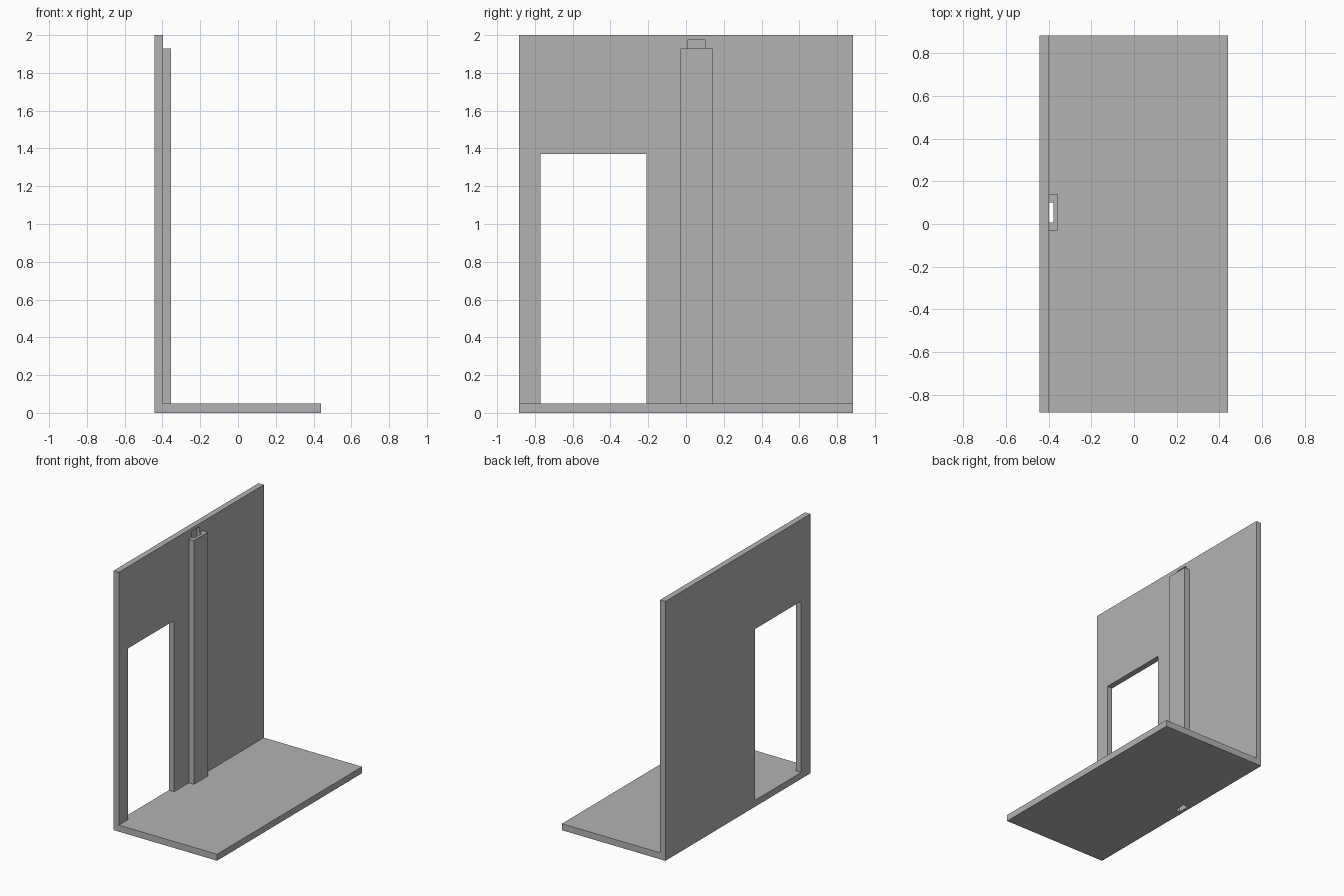
import bpy
import bmesh
from mathutils import Vector

cube = bpy.data.objects.get("Cube")
if cube:
    bpy.data.objects.remove(cube, do_unlink=True)

# Single plain grey
GREY = (0.45, 0.45, 0.45, 1.0)
grey = bpy.data.materials.new("plain grey")
grey.use_nodes = True
grey.diffuse_color = GREY
grey.node_tree.nodes["Principled BSDF"].inputs["Base Color"].default_value = GREY


def extrude(name, points, offset):
    """Solid made by sweeping a flat outline along an offset."""
    bm = bmesh.new()
    face = bm.faces.new([bm.verts.new(p) for p in points])
    swept = bmesh.ops.extrude_face_region(bm, geom=[face], use_keep_orig=True)
    moved = [g for g in swept["geom"] if isinstance(g, bmesh.types.BMVert)]
    bmesh.ops.translate(bm, verts=moved, vec=Vector(offset))
    bmesh.ops.recalc_face_normals(bm, faces=bm.faces)
    mesh = bpy.data.meshes.new(name)
    bm.to_mesh(mesh)
    bm.free()
    mesh.materials.append(grey)
    obj = bpy.data.objects.new(name, mesh)
    bpy.context.collection.objects.link(obj)
    return obj


def box(name, x0, x1, y0, y1, z0, z1):
    base = [(x0, y0, z0), (x1, y0, z0), (x1, y1, z0), (x0, y1, z0)]
    return extrude(name, base, (0, 0, z1 - z0))


def cut(target, cutter):
    """Subtract the cutter, bake the result and drop the cutter."""
    mod = target.modifiers.new("cut", 'BOOLEAN')
    mod.operation = 'DIFFERENCE'
    mod.solver = 'EXACT'
    mod.object = cutter
    bpy.context.view_layer.update()
    graph = bpy.context.evaluated_depsgraph_get()
    baked = bpy.data.meshes.new_from_object(target.evaluated_get(graph))
    target.modifiers.clear()
    target.data = baked
    bpy.data.objects.remove(cutter, do_unlink=True)


BACK, WALL, FRONT = -0.443, -0.398, 0.44   # x of wall faces and floor edge
HALF, FLOOR, TOP = 0.883, 0.05, 2.0
SLOT_Y0, SLOT_Y1, SLOT_X = 0.007, 0.1, -0.377

# Wall and floor as one L-shaped section
section = [(BACK, 0), (FRONT, 0), (FRONT, FLOOR),
           (WALL, FLOOR), (WALL, TOP), (BACK, TOP)]
body = extrude("wall_and_floor", [(x, -HALF, z) for x, z in section],
               (0, 2 * HALF, 0))

# Doorway, flush with the floor
cut(body, box("door_cutter", BACK - 0.1, WALL + 0.02, -0.77, -0.21, FLOOR, 1.37))

# Cable slot up through the floor and recessed into the wall
cut(body, box("slot_cutter", -0.418, SLOT_X, SLOT_Y0, SLOT_Y1, -0.1, 1.975))

# Hollow duct cover, a U section open towards the wall
duct = [(WALL, -0.03), (-0.355, -0.03), (-0.355, 0.14), (WALL, 0.14),
        (WALL, SLOT_Y1), (SLOT_X, SLOT_Y1), (SLOT_X, SLOT_Y0), (WALL, SLOT_Y0)]
extrude("duct_cover", [(x, y, FLOOR) for x, y in duct], (0, 0, 1.93 - FLOOR))
